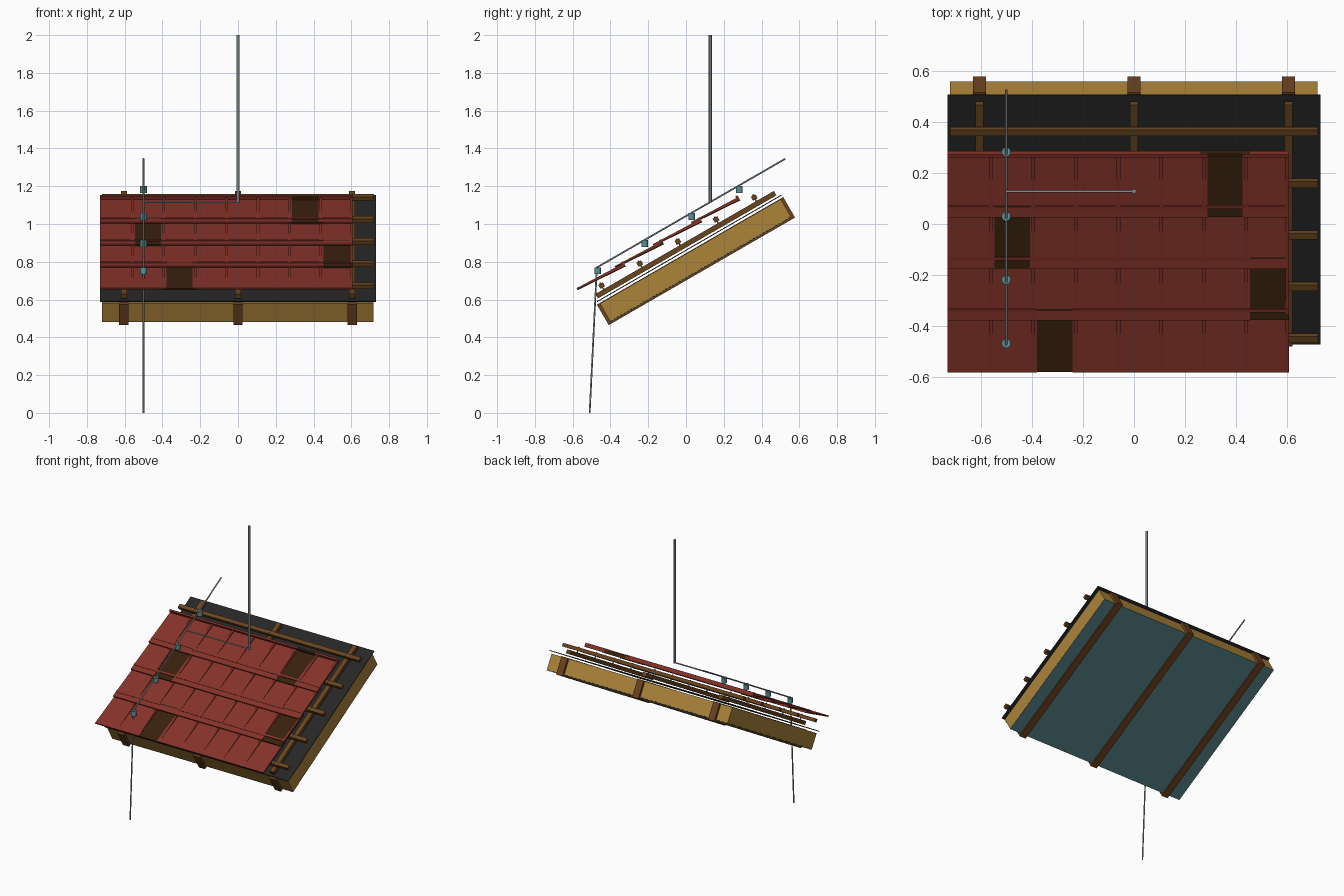
import bpy, bmesh, math
from mathutils import Matrix, Vector

if "Cube" in bpy.data.objects:
    bpy.data.objects.remove(bpy.data.objects["Cube"])

PITCH = Matrix.Rotation(math.radians(30), 4, 'X')


def material(name, srgb):
    m = bpy.data.materials.new(name)
    m.diffuse_color = [((c / 255 + 0.055) / 1.055) ** 2.4 for c in srgb] + [1]
    m.use_nodes = True
    m.node_tree.nodes["Principled BSDF"].inputs["Base Color"].default_value = m.diffuse_color
    return m


RED = material("red_tile", (133, 50, 41))
DARK = material("dark_tile", (57, 33, 14))
RAFTER = material("rafter_wood", (108, 66, 32))
BATTEN = material("batten_wood", (104, 68, 31))
GOLD = material("insulation_gold", (172, 132, 58))
BLACK = material("black_underlay", (38, 38, 38))
TEAL = material("teal_film", (84, 126, 130))
CLAMP = material("teal_clamp", (88, 146, 150))
STEEL = material("grey_steel", (146, 156, 161))


def finish(name, bm, mat, smooth=False):
    bmesh.ops.recalc_face_normals(bm, faces=bm.faces)
    me = bpy.data.meshes.new(name)
    bm.to_mesh(me)
    bm.free()
    ob = bpy.data.objects.new(name, me)
    bpy.context.collection.objects.link(ob)
    me.materials.append(mat)
    if smooth:
        bpy.context.view_layer.objects.active = ob
        ob.select_set(True)
        bpy.ops.object.shade_smooth_by_angle()
        ob.select_set(False)
    return ob


def prism(bm, x0, x1, profile):
    """Extrude a (slope, height) profile along x, then lean it to the roof pitch."""
    rings = [[bm.verts.new(PITCH @ Vector((x, s, t))) for s, t in profile] for x in (x0, x1)]
    bm.faces.new(rings[0])
    bm.faces.new(rings[1])
    n = len(profile)
    for i in range(n):
        j = (i + 1) % n
        bm.faces.new((rings[0][i], rings[0][j], rings[1][j], rings[1][i]))


def slab(name, mat, boxes):
    """Join sloped boxes given as x0, x1, s0, s1, t0, t1."""
    bm = bmesh.new()
    for x0, x1, s0, s1, t0, t1 in boxes:
        prism(bm, x0, x1, [(s0, t0), (s1, t0), (s1, t1), (s0, t1)])
    return finish(name, bm, mat)


def rod(bm, a, b, r, sides=12):
    a, b = Vector(a), Vector(b)
    rot = (b - a).to_track_quat('Z', 'Y').to_matrix().to_4x4()
    bmesh.ops.create_cone(bm, cap_ends=True, segments=sides, radius1=r, radius2=r,
                          depth=(b - a).length, matrix=Matrix.Translation((a + b) / 2) @ rot)


RAFTER_X = (-0.604, 0.0, 0.604)
ROWS = [-0.05 + 0.2333 * i for i in range(5)]

# layers of the roof, from the inside out
slab("inner_film", TEAL, [(-0.72, 0.717, -0.105, 1.0, 0.616, 0.620)])
slab("insulation", GOLD, [(-0.72, 0.717, -0.105, 1.0, 0.6205, 0.729)])
slab("rafters", RAFTER, [(x - 0.025, x + 0.025, -0.122, 1.017, 0.607, 0.732) for x in RAFTER_X])
slab("underlay", BLACK, [(-0.73, 0.73, -0.113, 1.014, 0.743, 0.748)])
slab("counter_battens", BATTEN,
     [(x - 0.016, x + 0.016, -0.1, 0.99, 0.758, 0.785) for x in RAFTER_X])
slab("battens", BATTEN, [(-0.72, 0.72, s - 0.014, s + 0.014, 0.795, 0.819) for s in ROWS])

# nails through each batten crossing
bm = bmesh.new()
for s in ROWS:
    for x in RAFTER_X:
        rod(bm, PITCH @ Vector((x, s, 0.783)), PITCH @ Vector((x, s, 0.825)), 0.004, 6)
finish("nails", bm, STEEL)

# tiles: tilted plates with a head lip, in four overlapping rows
PITCH_X, LEFT, RIGHT, LAP = 0.1665, -0.73, 0.607, 0.014
ODD = {0: 2, 1: 7, 2: 1, 3: 6}          # one dark tile in each row
red, dark, rolls = bmesh.new(), bmesh.new(), bmesh.new()
for row in range(4):
    s = -0.172 + 0.2333 * row
    for col in range(8):
        odd = ODD[row] == col
        d = 0.003 if odd else 0.0        # dark tiles sit under their neighbours
        x = -0.7265 + PITCH_X * col
        prism(dark if odd else red, max(LEFT, x - LAP), min(RIGHT, x + PITCH_X + LAP),
              [(s, 0.853 - d), (s + 0.284, 0.834 - d), (s + 0.284, 0.862 - d),
               (s + 0.271, 0.862 - d), (s + 0.271, 0.843 - d), (s, 0.862 - d)])
        # side roll that rises out of the plate towards the head
        xr = min(x + PITCH_X, 0.599)
        prism(rolls, xr - 0.007, xr + 0.007,
              [(s + 0.03, 0.856), (s + 0.271, 0.838), (s + 0.271, 0.852), (s + 0.03, 0.8602)])
finish("tiles", red, RED)
finish("dark_tiles", dark, DARK)
finish("tile_rolls", rolls, RED)

# lightning conductor: sloped wire, down lead, cross wire and mast
bm = bmesh.new()
rod(bm, (-0.5, -0.472, 0.77), (-0.5, 0.525, 1.345), 0.0045)
rod(bm, (-0.5, -0.472, 0.772), (-0.5, -0.51, 0.0), 0.0045)
rod(bm, (-0.5, 0.128, 1.117), (0, 0.128, 1.117), 0.0045)
finish("conductor_wire", bm, STEEL, True)
bm = bmesh.new()
rod(bm, (0, 0.128, 1.113), (0, 0.128, 2.0), 0.0085)
finish("mast", bm, STEEL, True)

# round clamps under the wire
bm = bmesh.new()
for y, z in ((-0.467, 0.752), (-0.218, 0.896), (0.03, 1.04), (0.282, 1.183)):
    rod(bm, (-0.5, y, z - 0.018), (-0.5, y, z + 0.018), 0.018, 16)
finish("wire_clamps", bm, CLAMP, True)
